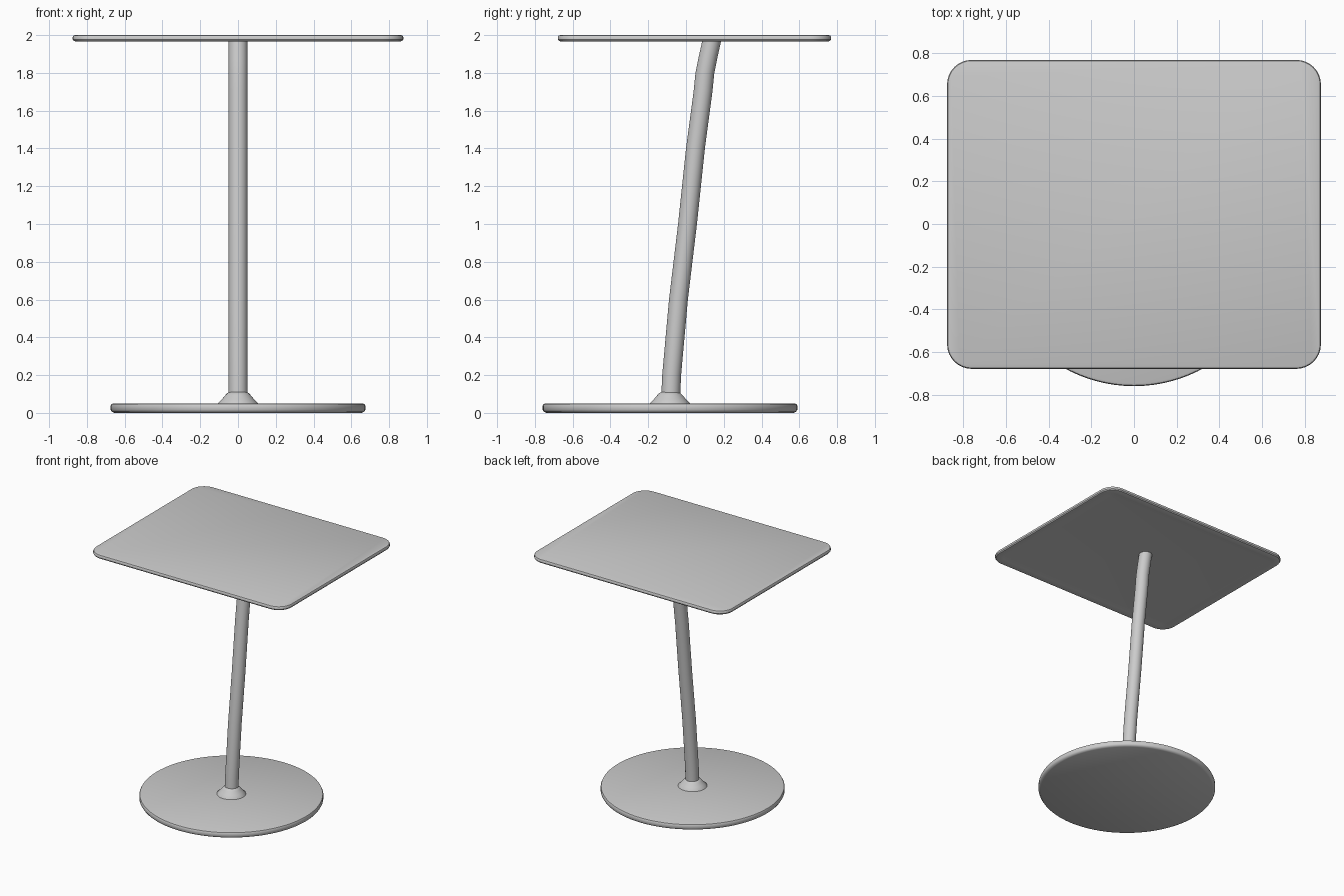
import bpy, bmesh
from math import sin, cos, pi, radians
from mathutils import Vector

if "Cube" in bpy.data.objects:
    bpy.data.objects.remove(bpy.data.objects["Cube"], do_unlink=True)

# Single grey finish
grey = bpy.data.materials.new("satin grey")
grey.use_nodes = True
colour = (0.6, 0.6, 0.6, 1)
grey.diffuse_color = colour
grey.node_tree.nodes["Principled BSDF"].inputs["Base Color"].default_value = colour


def loft(name, rings):
    """Skin a stack of equal-length point rings, bottom to top, with end caps."""
    bm = bmesh.new()
    loops = [[bm.verts.new(p) for p in ring] for ring in rings]
    n = len(loops[0])
    for a, b in zip(loops, loops[1:]):
        for i in range(n):
            j = (i + 1) % n
            bm.faces.new((a[i], a[j], b[j], b[i]))
    bm.faces.new(loops[0][::-1])
    bm.faces.new(loops[-1])
    bmesh.ops.recalc_face_normals(bm, faces=bm.faces)
    mesh = bpy.data.meshes.new(name)
    bm.to_mesh(mesh)
    bm.free()
    mesh.materials.append(grey)
    obj = bpy.data.objects.new(name, mesh)
    bpy.context.collection.objects.link(obj)
    bpy.ops.object.select_all(action='DESELECT')
    obj.select_set(True)
    bpy.context.view_layer.objects.active = obj
    bpy.ops.object.shade_smooth_by_angle(angle=radians(35))
    return obj


def circle(radius, y, z, n):
    return [Vector((radius * cos(2 * pi * i / n), y + radius * sin(2 * pi * i / n), z))
            for i in range(n)]


def rounded_rect(inset, z, half_x=0.875, half_y=0.723, y=0.045, corner=0.115, steps=8):
    r = corner - inset
    points = []
    for q, (sx, sy) in enumerate([(1, 1), (-1, 1), (-1, -1), (1, -1)]):
        for k in range(steps + 1):
            a = (q + k / steps) * pi / 2
            points.append(Vector((sx * (half_x - corner) + r * cos(a),
                                  y + sy * (half_y - corner) + r * sin(a), z)))
    return points


BASE_Y = -0.085

# Round foot plate with softened rim
loft("base_plate", [circle(r, BASE_Y, z, 96) for r, z in
                    [(0.655, 0), (0.668, 0.006), (0.674, 0.016), (0.674, 0.038),
                     (0.67, 0.046), (0.66, 0.05)]])

# Flared collar where the post meets the foot
loft("post_collar", [circle(r, BASE_Y, z, 48) for r, z in
                     [(0.108, 0.045), (0.106, 0.052), (0.085, 0.072),
                      (0.066, 0.095), (0.055, 0.106), (0.045, 0.11)]])

# Leaning post, bending a little further back near the top
loft("post", [circle(0.05, y, z, 32) for y, z in
              [(-0.082, 0.06), (-0.076, 0.2), (-0.04, 0.6), (0.008, 1.0), (0.05, 1.4),
               (0.09, 1.7), (0.1, 1.8), (0.116, 1.88), (0.138, 1.978)]])

# Rounded top with a shallow lip around its underside
loft("table_top", [rounded_rect(i, z) for i, z in
                   [(0.1, 1.972), (0.06, 1.969), (0.02, 1.965), (0.006, 1.969),
                    (0, 1.977), (0, 1.99), (0.004, 1.997), (0.012, 2.0)]])
